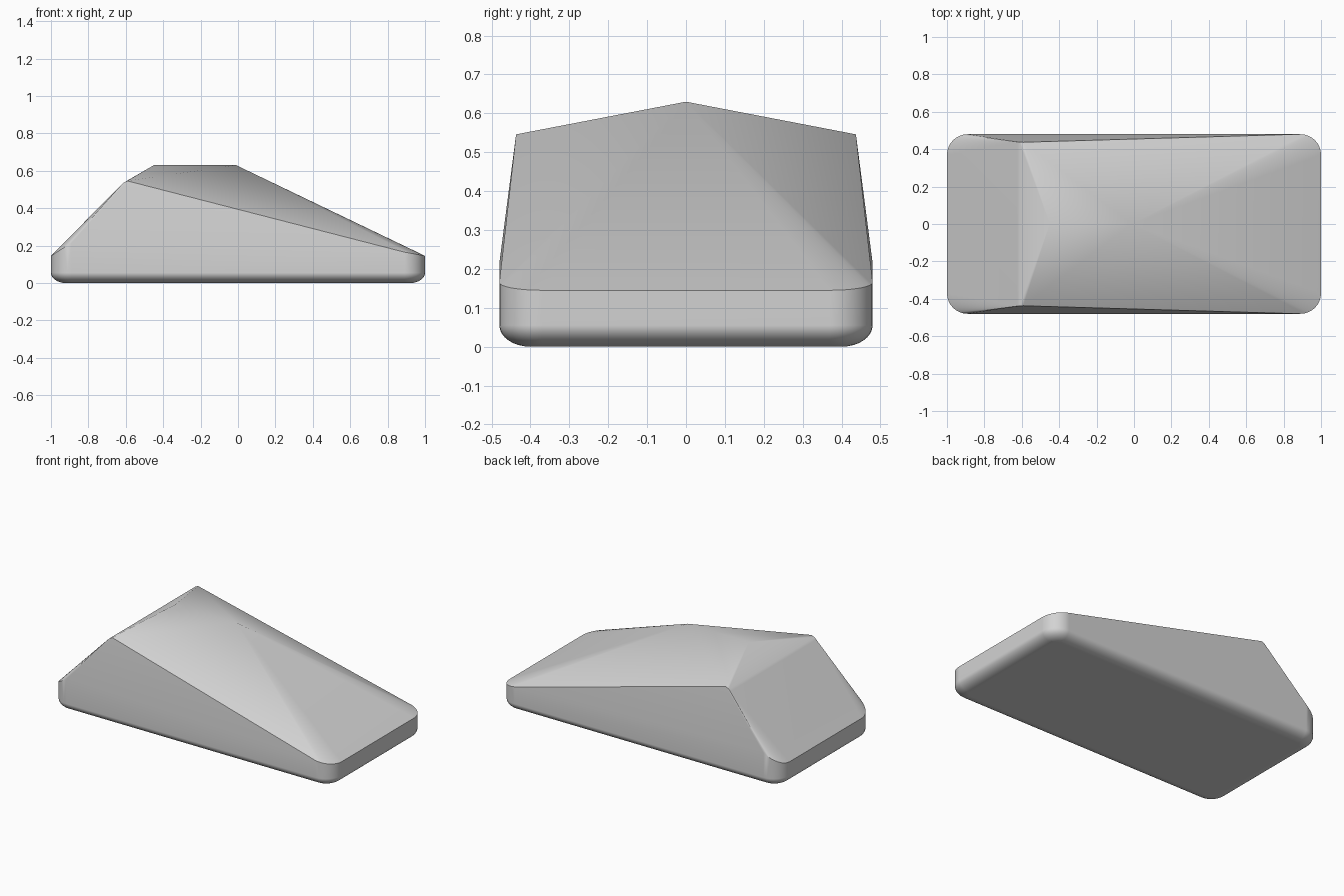
import bpy
import bmesh
from math import cos, sin, pi, radians

cube = bpy.data.objects.get("Cube")
if cube:
    bpy.data.objects.remove(cube, do_unlink=True)

HALF_X, HALF_Y = 1.0, 0.48
CORNER = 0.11          # plan corner radius
ROUND_H = 0.055        # height of the rounded underside
ROUND_IN = 0.08        # inset of the rounded underside
STEPS = 8


def corner_points(inset):
    """Points around one quarter corner, from the end wall to the side wall."""
    r = CORNER - inset
    cx, cy = HALF_X - CORNER, HALF_Y - CORNER
    return [(cx + r * cos(a), cy + r * sin(a))
            for a in (pi / 2 * i / STEPS for i in range(STEPS + 1))]


def mirrored(points):
    """Repeat points on both sides of the centre line."""
    return points + [(x, -y, z) for x, y, z in points]


points = []

# Rounded underside rising into the upright walls
for i in range(STEPS + 1):
    a = pi / 2 * i / STEPS
    ring = corner_points(ROUND_IN * (1 - sin(a)))
    z = ROUND_H * (1 - cos(a))
    points += mirrored([(s * x, y, z) for x, y in ring for s in (-1, 1)])

# Rim, which climbs around each corner towards the long sides
for x, y in corner_points(0):
    t = (HALF_X - x) / CORNER
    points += mirrored([(x, y, 0.145 + 0.02 * t),
                        (-x, y, 0.145 + 0.07 * t)])

# Softened shoulders and the short top ridge
points += mirrored([(-0.625, 0.438, 0.524), (-0.612, 0.438, 0.536),
                    (-0.592, 0.437, 0.546)])
points += [(-0.45, 0, 0.63), (-0.01, 0, 0.63)]

# Wrap the points in one faceted shell
bm = bmesh.new()
for p in points:
    bm.verts.new(p)
bmesh.ops.remove_doubles(bm, verts=bm.verts, dist=0.0005)
hull = bmesh.ops.convex_hull(bm, input=bm.verts)
loose = [v for v in bm.verts if not v.link_faces]
bmesh.ops.delete(bm, geom=loose, context='VERTS')
bmesh.ops.dissolve_limit(bm, angle_limit=radians(0.5),
                         verts=bm.verts, edges=bm.edges)
bmesh.ops.recalc_face_normals(bm, faces=bm.faces)
mesh = bpy.data.meshes.new("faceted_body")
bm.to_mesh(mesh)
bm.free()
body = bpy.data.objects.new("faceted_body", mesh)
bpy.context.collection.objects.link(body)

# Plain grey surface
grey = bpy.data.materials.new("plain_grey")
grey.use_nodes = True
colour = (0.65, 0.65, 0.65, 1)
grey.diffuse_color = colour
grey.node_tree.nodes["Principled BSDF"].inputs["Base Color"].default_value = colour
mesh.materials.append(grey)

# Smooth corner fans, with flat main facets and crisp creases
bpy.ops.object.select_all(action='DESELECT')
body.select_set(True)
bpy.context.view_layer.objects.active = body
bpy.ops.object.shade_smooth_by_angle(angle=radians(30))
weighted = body.modifiers.new("flat_facets", 'WEIGHTED_NORMAL')
weighted.keep_sharp = True
